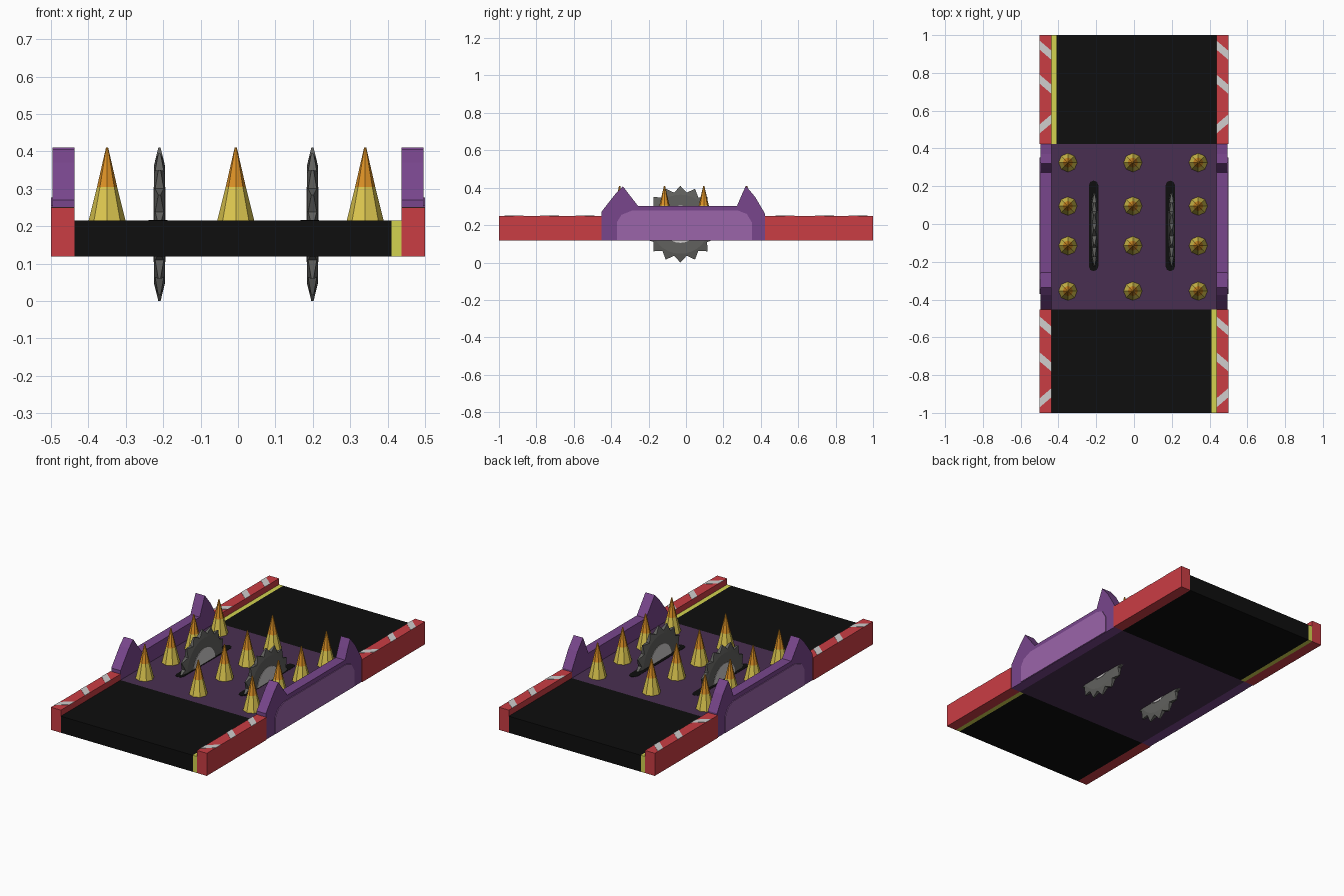
import bpy, bmesh, math
from mathutils import Vector

if "Cube" in bpy.data.objects:
    bpy.data.objects.remove(bpy.data.objects["Cube"])


def material(name, r, g, b):
    lin = [((c / 255 + 0.055) / 1.055) ** 2.4 if c > 10 else c / 255 / 12.92 for c in (r, g, b)]
    m = bpy.data.materials.new(name)
    m.diffuse_color = (*lin, 1)
    m.use_nodes = True
    m.node_tree.nodes["Principled BSDF"].inputs["Base Color"].default_value = m.diffuse_color
    return m


RED = material("rail red", 202, 61, 68)
WHITE = material("pale grey", 208, 205, 205)
BLACK = material("deck black", 14, 14, 14)
LINE = material("line yellow", 210, 210, 80)
PURPLE = material("wall purple", 120, 70, 140)
LILAC = material("panel lilac", 155, 101, 170)
PLUM = material("floor plum", 73, 47, 81)
GOLD = material("spike gold", 222, 200, 80)
ORANGE = material("spike orange", 222, 146, 38)
STEEL = material("saw steel", 97, 97, 94)


def finish(bm, name, mats):
    bmesh.ops.recalc_face_normals(bm, faces=bm.faces)
    me = bpy.data.meshes.new(name)
    bm.to_mesh(me)
    bm.free()
    for m in mats:
        me.materials.append(m)
    ob = bpy.data.objects.new(name, me)
    bpy.context.collection.objects.link(ob)
    return ob


def prism(name, pts, lo, hi, axis, mat):
    """Extrude a 2D outline from lo to hi along x (outline in yz) or z (outline in xy)."""
    bm = bmesh.new()
    put = (lambda a, b, t: (t, a, b)) if axis == 'x' else (lambda a, b, t: (a, b, t))
    base = bm.faces.new([bm.verts.new(put(a, b, lo)) for a, b in pts])
    ext = bmesh.ops.extrude_face_region(bm, geom=[base])
    move = [g for g in ext['geom'] if isinstance(g, bmesh.types.BMVert)]
    bmesh.ops.translate(bm, verts=move, vec=Vector(put(0, 0, hi - lo)))
    return finish(bm, name, [mat])


def box(name, x0, x1, y0, y1, z0, z1, mat):
    return prism(name, [(x0, y0), (x1, y0), (x1, y1), (x0, y1)], z0, z1, 'z', mat)


BOT, TOP, RAIL = 0.119, 0.215, 0.25
Y0, Y1 = -0.453, 0.423      # ends of the trap section
XI, XO = 0.4365, 0.5        # inner and outer side of the rails

# Decks with a yellow edge line, and the trap floor
box("front_deck", -XI, 0.41, -1, Y0, BOT, TOP, BLACK)
box("front_line", 0.41, XI, -1, Y0, BOT, TOP, LINE)
box("back_deck", -0.41, XI, Y1, 1, BOT, TOP, BLACK)
box("back_line", -XI, -0.41, Y1, 1, BOT, TOP, LINE)
box("trap_floor", -XI, XI, Y0, Y1, BOT, TOP, PLUM)

wall = [(Y0, BOT), (Y0, .27), (-.375, .37), (-.337, .407), (-.305, .365), (-.257, .303),
        (.273, .303), (.297, .36), (.32, .41), (.37, .35), (Y1, .26), (Y1, BOT)]
panel = [(-.37, .121), (-.37, .215), (-.345, .255), (-.29, .277), (.28, .277),
         (.325, .26), (.352, .215), (.352, .121)]

for side, s in (("left", -1), ("right", 1)):
    # Spiked side wall with a pale outer panel
    prism(side + "_wall", wall, s * XI, s * 0.496, 'x', PURPLE)
    prism(side + "_panel", panel, s * 0.495, s * XO, 'x', LILAC)
    # Rails and their slanted stripes
    xa, xb = sorted((s * XI, s * XO))
    for end, y0, y1, ys in (("front", -1, Y0, (-.54, -.73, -.92)),
                            ("back", Y1, 1, (.92, .74, .53))):
        box(f"{side}_{end}_rail", xa, xb, y0, y1, BOT, RAIL, RED)
        for i, y in enumerate(ys):
            d = 0.027 if i < 2 else -0.027
            d *= -s if i == 2 and s < 0 and end == "x" else 1
            h = 0.024
            prism(f"{side}_{end}_stripe", [(xa, y + d - h), (xb, y - d - h),
                  (xb, y - d + h), (xa, y + d + h)], RAIL - .001, RAIL + .0015, 'z', WHITE)


# Two-colour spikes
def spike(x, y):
    bm = bmesh.new()
    n = 8
    rings = []
    for z, r in ((TOP - .002, .05), (.305, .027), (.41, .003)):
        rings.append([bm.verts.new((x + r * math.cos(math.tau * i / n),
                                    y + r * math.sin(math.tau * i / n), z)) for i in range(n)])
    for k in range(2):
        for i in range(n):
            j = (i + 1) % n
            f = bm.faces.new((rings[k][i], rings[k][j], rings[k + 1][j], rings[k + 1][i]))
            f.material_index = k
    bm.faces.new(rings[0])
    bm.faces.new(rings[2]).material_index = 1
    finish(bm, "spike", [GOLD, ORANGE])


for x in (-.35, -.006, .34):
    for y in (.325, .095, -.115, -.355):
        spike(x, y)


# Saw blades: flat ring, teeth tapering to a thin tip, pale hub
def saw(x, cy=-0.03, cz=0.205, teeth=16):
    bm = bmesh.new()
    sides = []
    n = teeth * 2
    for s in (-1, 1):
        loops = []
        for r_tip, r_gap, w_tip, w_gap in ((.158, .158, .0145, .0145), (.205, .172, .003, .0115)):
            ring = []
            for i in range(n):
                a = -math.pi / 2 + math.tau * i / n
                r, w = (r_gap, w_gap) if i % 2 else (r_tip, w_tip)
                ring.append(bm.verts.new((x + s * w, cy + r * math.cos(a), cz + r * math.sin(a))))
            loops.append(ring)
        bm.faces.new(loops[0])
        for i in range(n):
            j = (i + 1) % n
            bm.faces.new((loops[0][i], loops[0][j], loops[1][j], loops[1][i]))
        sides.append(loops[1])
    for i in range(n):
        j = (i + 1) % n
        bm.faces.new((sides[0][i], sides[0][j], sides[1][j], sides[1][i]))
    finish(bm, "saw_blade", [STEEL])
    hub = [(cy + .1 * math.cos(math.tau * i / 24), cz + .1 * math.sin(math.tau * i / 24))
           for i in range(24)]
    prism("saw_hub", hub, x - .0165, x + .0165, 'x', WHITE)


for x, sx in ((-.21, -.214), (.199, .192)):
    saw(x)
    # Dark slot with rounded ends around each saw
    r = 0.025
    slot = [(sx + r * math.cos(a), (.205 if k < 5 else -.225) + r * math.sin(a))
            for k, a in enumerate([math.pi * i / 4 for i in range(5)]
                                  + [math.pi + math.pi * i / 4 for i in range(5)])]
    prism("saw_slot", slot, TOP - .001, TOP + .0015, 'z', BLACK)
